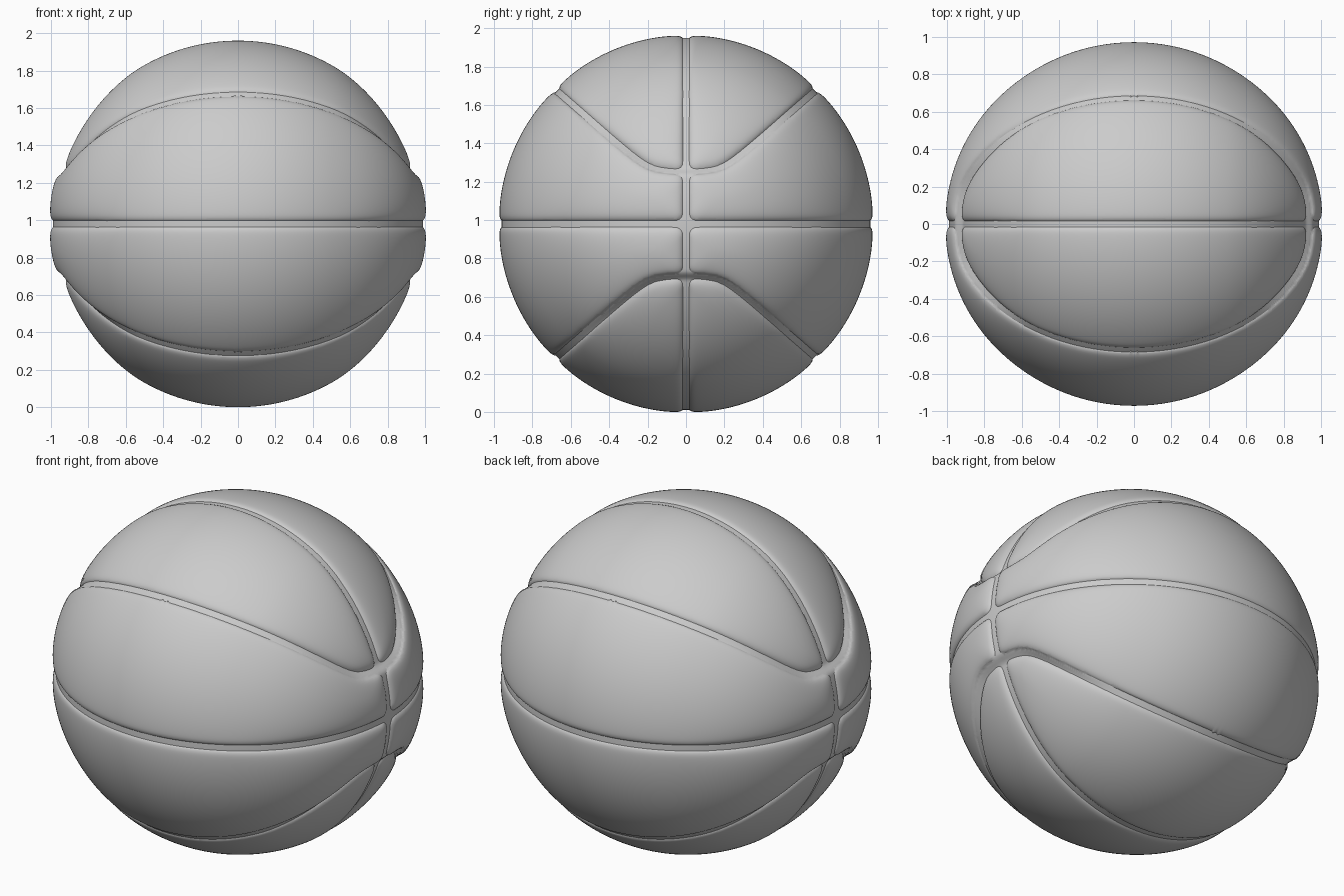
import bpy, bmesh, math
from mathutils import Vector

if "Cube" in bpy.data.objects:
    bpy.data.objects.remove(bpy.data.objects["Cube"])

HALF_W = 0.018                      # half width of the seam floor
AXES = (1.006, 0.976, 0.984)        # half sizes of the slightly oval ball


def seam_z(y):
    """Curved seam seen from the side: level near the middle, then diagonal."""
    u = 0.87 * (y - 0.2)
    return 0.277 + 0.5 * (u + math.sqrt(u * u + 0.005))


# sample the curved seam on the unit sphere (one octant)
seam = []
for i in range(61):
    y = 0.701 * math.sin(math.pi / 2 * i / 60)
    z = seam_z(y)
    x = math.sqrt(max(0.0, 1 - y * y - z * z)) if i < 60 else 0.0
    seam.append(Vector((x, y, z)).normalized())


def curve_dist(p):
    i = min(range(len(seam)), key=lambda k: (p - seam[k]).length_squared)
    best = 9.0
    for a, b in zip(seam[max(0, i - 1):i + 1], seam[max(0, i - 1) + 1:i + 2]):
        ab = b - a
        t = min(1.0, max(0.0, (p - a).dot(ab) / ab.length_squared))
        best = min(best, (p - a - ab * t).length)
    if i < len(seam) - 1:
        a, b = seam[i], seam[i + 1]
        ab = b - a
        t = min(1.0, max(0.0, (p - a).dot(ab) / ab.length_squared))
        best = min(best, (p - a - ab * t).length)
    return best


def smin(a, b, k=0.045):
    return min(a, b) - max(0.0, k - abs(a - b)) ** 2 / (4 * k)


def smooth(a, b, v):
    t = min(1.0, max(0.0, (v - a) / (b - a)))
    return t * t * (3 - 2 * t)


def seam_dist(p):
    """Distance to the nearest seam, with rounded panel corners."""
    return smin(smin(abs(p.y), abs(p.z)), curve_dist(p))


# one octant of a sphere made from three cube faces
bm = bmesh.new()
bmesh.ops.create_cube(bm, size=1)
bmesh.ops.translate(bm, verts=bm.verts, vec=(0.5, 0.5, 0.5))
inner = [f for f in bm.faces if min(f.calc_center_median()) < 0.01]
bmesh.ops.delete(bm, geom=inner, context='FACES')
bmesh.ops.subdivide_edges(bm, edges=bm.edges[:], cuts=63, use_grid_fill=True)
dist = bm.verts.layers.float.new("seam_dist")
for v in bm.verts:
    v.co = Vector([math.tan(max(0.0, c) * math.pi / 4) for c in v.co]).normalized()
    v[dist] = seam_dist(v.co)

# cut clean edge lines along both sides of the seams
for level in (HALF_W, HALF_W + 0.007):
    for v in bm.verts:
        if abs(v[dist] - level) < 0.0008:
            v[dist] = level
    line = [v for v in bm.verts if v[dist] == v[dist] and abs(v[dist] - level) < 1e-6]
    for e in bm.edges[:]:
        a, b = e.verts
        da, db = a[dist] - level, b[dist] - level
        if abs(da) > 1e-6 and abs(db) > 1e-6 and da * db < 0:
            _, nv = bmesh.utils.edge_split(e, a, da / (da - db))
            nv.co.normalize()
            nv[dist] = level
            line.append(nv)
    bmesh.ops.connect_verts(bm, verts=line)

# sink the seams and puff the panels, more strongly near the two side poles
for v in bm.verts:
    p = v.co.copy()
    e = max(0.0, v[dist] - HALF_W)
    polar = smooth(0.5, 0.97, p.x)
    lower = smooth(-0.03, 0.03, seam_z(p.y) - p.z)
    r = 1 + polar * (0.012 * lower - 0.016 * (1 - lower))
    r -= 0.010 * math.exp(-e / 0.010) + (0.005 + 0.013 * polar) * math.exp(-e / 0.055)
    v.co = Vector([p[i] * AXES[i] * r for i in range(3)])
bmesh.ops.recalc_face_normals(bm, faces=bm.faces[:])
if sum(f.normal.dot(f.calc_center_median()) for f in bm.faces) < 0:
    bmesh.ops.reverse_faces(bm, faces=bm.faces[:])

mesh = bpy.data.meshes.new("ball")
bm.to_mesh(mesh)
bm.free()
ball = bpy.data.objects.new("ball", mesh)
bpy.context.collection.objects.link(ball)
ball.location.z = 0.98

# mirror the octant into the whole ball
mirror = ball.modifiers.new("mirror", 'MIRROR')
mirror.use_axis = (True, True, True)
mirror.merge_threshold = 0.0001
bpy.context.view_layer.objects.active = ball
ball.select_set(True)
bpy.ops.object.modifier_apply(modifier=mirror.name)
bpy.ops.object.shade_smooth_by_angle(angle=math.radians(28))
